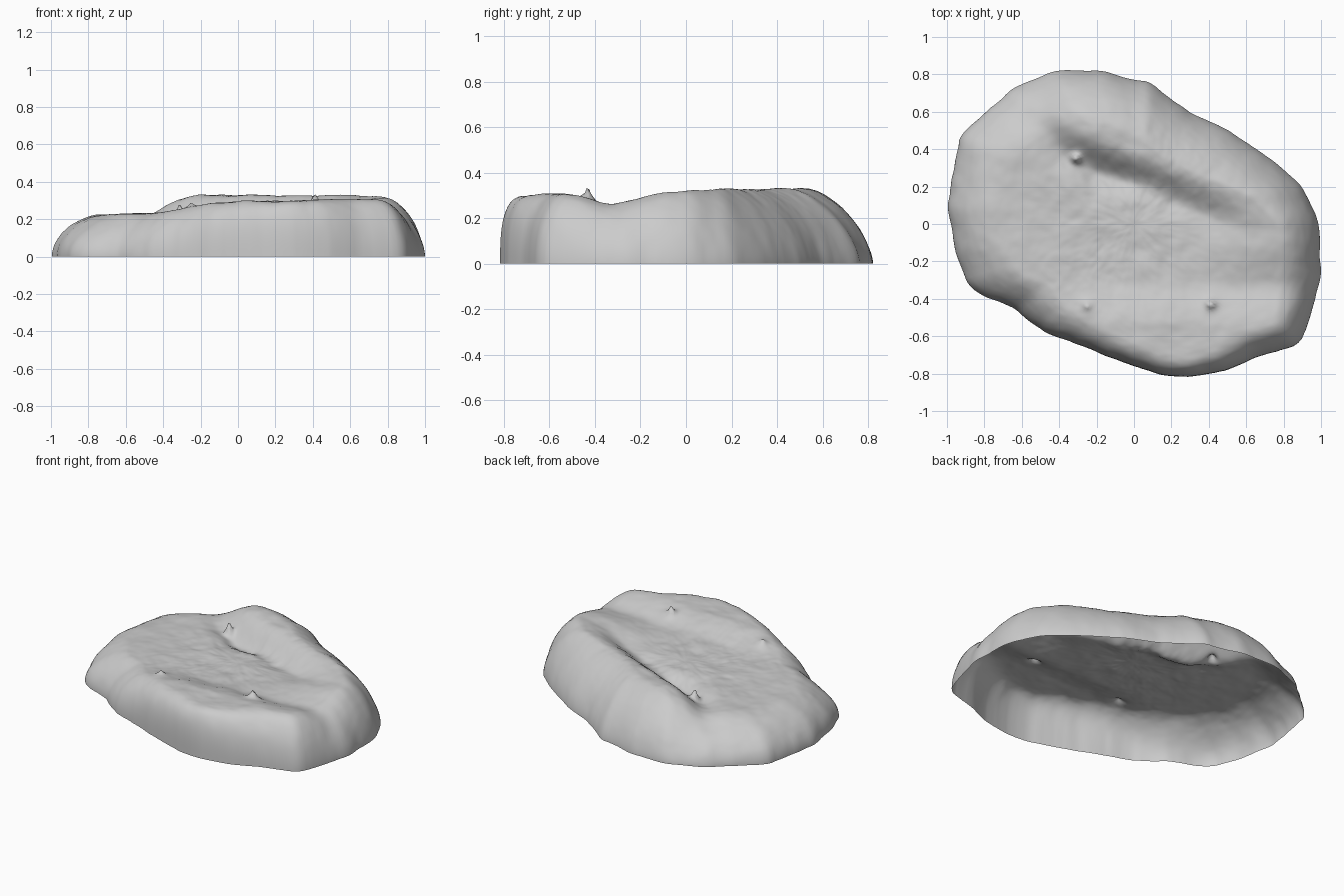
import bpy
import bmesh
from math import sin, cos, pi, exp, hypot
from mathutils import Vector, noise
from mathutils.geometry import intersect_point_line

cube = bpy.data.objects.get("Cube")
if cube:
    bpy.data.objects.remove(cube)

SEGMENTS, RINGS = 240, 80

# Footprint of the stone, counter-clockwise from its left end
outline = [Vector((x, y, 0)) for x, y in (
    (1, -.1), (.98, .03), (.9, .2), (.72, .36), (.5, .5), (.3, .6), (.15, .7),
    (.09, .75), (0, .77), (-.18, .82), (-.43, .82), (-.65, .72), (-.8, .59),
    (-.93, .47), (-.96, .3), (-1, .1), (-.95, -.15), (-.88, -.33), (-.8, -.39),
    (-.64, -.45), (-.48, -.58), (-.2, -.68), (0, -.76), (.15, -.81), (.3, -.82),
    (.5, -.78), (.7, -.69), (.89, -.64), (.93, -.55), (.99, -.3))]
edges = list(zip(outline, outline[1:] + outline[:1]))

# Crease across the top, with its depth at each point
crease = [(Vector((x, y, 0)), depth) for x, y, depth in (
    (-.75, .6, .005), (-.52, .56, .015), (-.36, .38, .04), (-.2, .28, .05),
    (.05, .21, .035), (.3, .09, .02), (.65, -.05, .005))]

# Thin spikes: x, y, height, radius
spikes = ((.41, -.43, .08, .018), (-.31, .35, .11, .018), (-.25, -.44, .035, .025))


def bump(x, y, cx, cy, radius):
    return exp(-((x - cx) ** 2 + (y - cy) ** 2) / radius ** 2)


def smooth(a, b, v):
    t = max(0, min(1, (v - a) / (b - a)))
    return t * t * (3 - 2 * t)


def nearest(p, a, b):
    hit, t = intersect_point_line(p, a, b)
    t = max(0, min(1, t))
    return (p - a.lerp(b, t)).length, t


def rim_radius(angle):
    """Distance from the centre to the footprint along an angle."""
    d = Vector((cos(angle), sin(angle), 0))
    for a, b in edges:
        ca, cb = d.cross(a).z, d.cross(b).z
        if ca <= 0 < cb and d.dot(a + b) > 0:
            return d.dot(a.lerp(b, ca / (ca - cb)))
    return 1


def fractal(x, y, scale, seed):
    return noise.fractal(Vector((x * scale, y * scale, seed)), 0.9, 2.0, 4)


def top_height(x, y):
    """Height of the upper surface away from the rim."""
    p = Vector((x, y, 0))
    # Shallow basin in the middle, rising to the left end
    basin = .24 + .02 * x + .06 * smooth(.3, .75, x) * smooth(-.38, -.05, y)
    basin -= .015 * smooth(-.65, -.95, x)
    # Broad back roll and lower front roll around it
    across = .36 * x + .93 * y - .22
    back = smooth(-.6, -.2, x) * smooth(-.06, .16, across)
    front = smooth(-.3, -.55, y) * smooth(-.55, -.05, x)
    z = basin + (.328 - basin) * back + .055 * front
    cut = 0
    for (a, da), (b, db) in zip(crease, crease[1:]):
        dist, t = nearest(p, a, b)
        cut = max(cut, (da + (db - da) * t) * exp(-(dist / .08) ** 2))
    z -= cut
    # Lumps everywhere, stronger in the basin
    rough = .006 + .01 * bump(x, y, -.1, .05, .4)
    return z + rough * fractal(x, y, 4, 3) + .003 * fractal(x, y, 9, 8)


def surface_point(angle, radius, facing, s):
    """s runs from 0 in the middle to 1 on the ground edge."""
    t = sin(s * pi / 2)
    x, y = radius * t * cos(angle), radius * t * sin(angle)
    dist = radius * (1 - t) * facing
    # Steep front wall, sloping back wall and ends, low front right corner
    steep = bump(x, y, .15, -.8, .6)
    width = .22 + .07 * smooth(-.2, .6, sin(angle)) - .08 * steep
    width += .12 * bump(x, y, -.85, -.38, .25)
    power = 1.6 + 1.5 * steep + .35 * smooth(-.5, -.9, x)
    inward = 1 - min(dist / width, 1)
    wall = max(0, 1 - inward ** power) ** (1 / power)
    z = top_height(x, y) * wall
    for cx, cy, height, r in spikes:
        z += height * exp(-hypot(x - cx, y - cy) / r)
    # Fluted sides
    flute = 1 + .009 * smooth(.4, .9, s) * fractal(x, y, 5, 5)
    return x * flute, y * flute, z if s < 1 else 0


# Rim radius, and how squarely the rim faces outward, for each angle
angles = [2 * pi * i / SEGMENTS for i in range(SEGMENTS)]
raw = [rim_radius(a) for a in angles]
radii = [(raw[i - 1] + raw[i] + raw[(i + 1) % SEGMENTS]) / 3 for i in range(SEGMENTS)]
rim = [Vector((r * cos(a), r * sin(a), 0)) for a, r in zip(angles, radii)]
facings = []
for i in range(SEGMENTS):
    along = rim[(i + 9) % SEGMENTS] - rim[i - 9]
    facings.append(rim[i].normalized().cross(along.normalized()).z)

# Open shell of rings, hollow underneath
bm = bmesh.new()
centre = bm.verts.new(surface_point(0, 1, 1, 0))
inner = None
for k in range(1, RINGS + 1):
    ring = [bm.verts.new(surface_point(a, r, f, k / RINGS))
            for a, r, f in zip(angles, radii, facings)]
    for i in range(SEGMENTS):
        j = (i + 1) % SEGMENTS
        if inner:
            bm.faces.new((inner[i], ring[i], ring[j], inner[j]))
        else:
            bm.faces.new((centre, ring[i], ring[j]))
    inner = ring
for face in bm.faces:
    face.smooth = True
mesh = bpy.data.meshes.new("stone_shell")
bm.to_mesh(mesh)
bm.free()

# Plain grey stone
grey = bpy.data.materials.new("stone_grey")
grey.use_nodes = True
colour = (.6, .6, .6, 1)
grey.diffuse_color = colour
grey.node_tree.nodes["Principled BSDF"].inputs["Base Color"].default_value = colour
mesh.materials.append(grey)

stone = bpy.data.objects.new("stone_shell", mesh)
bpy.context.collection.objects.link(stone)
